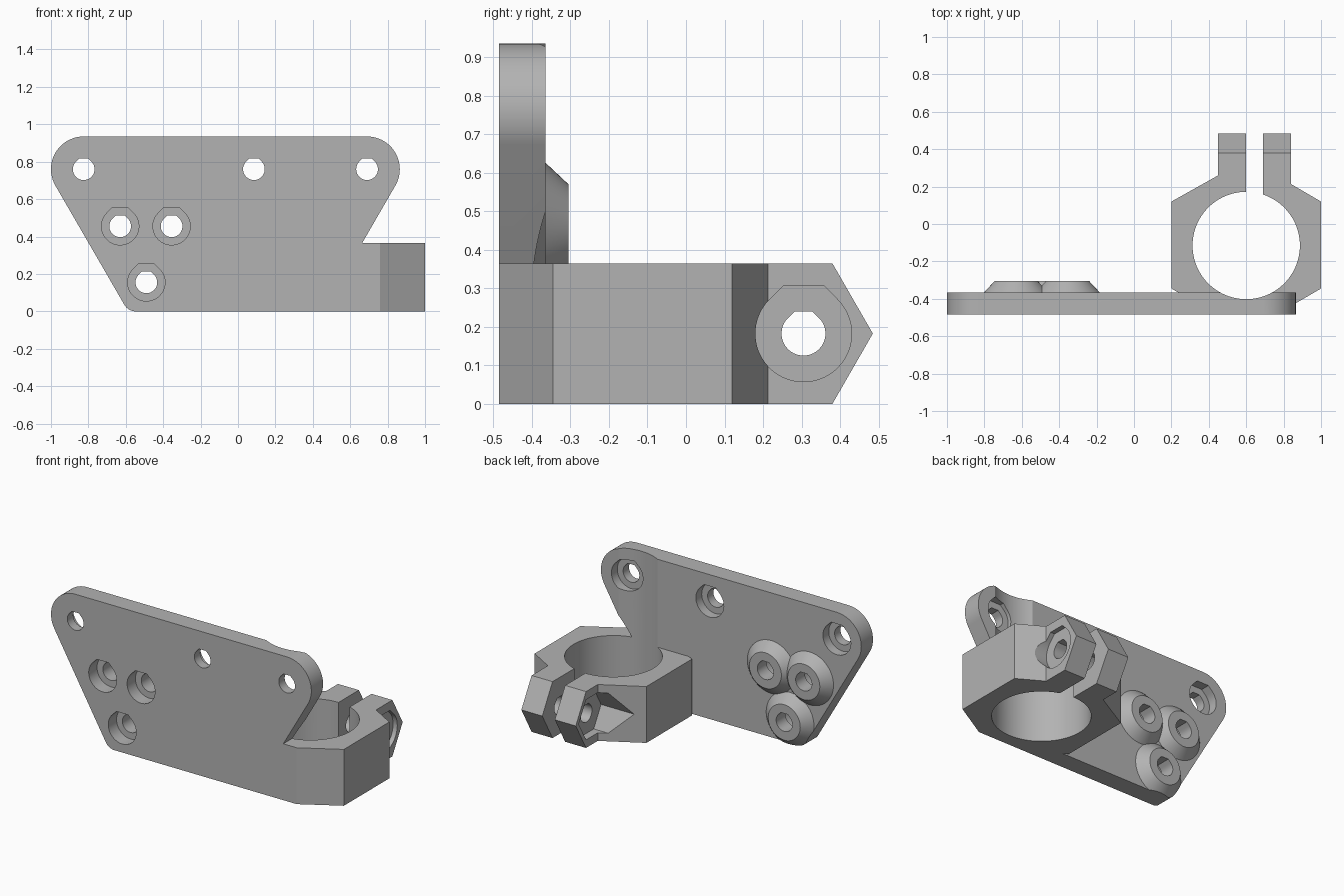
import bpy, bmesh
from math import sin, cos, pi, radians

if "Cube" in bpy.data.objects:
    bpy.data.objects.remove(bpy.data.objects["Cube"], do_unlink=True)

grey = bpy.data.materials.new("plain grey")
grey.use_nodes = True
grey.diffuse_color = (0.45, 0.45, 0.45, 1)
grey.node_tree.nodes["Principled BSDF"].inputs["Base Color"].default_value = (0.45, 0.45, 0.45, 1)

PLACE = {
    "x": lambda u, v, w: (w, u, v),
    "y": lambda u, v, w: (u, w, v),
    "z": lambda u, v, w: (u, v, w),
}


def loft(name, axis, ring_a, a, ring_b, b):
    """Solid between two matching outlines at a and b along an axis."""
    bm = bmesh.new()
    lo = [bm.verts.new(PLACE[axis](u, v, a)) for u, v in ring_a]
    hi = [bm.verts.new(PLACE[axis](u, v, b)) for u, v in ring_b]
    n = len(lo)
    bm.faces.new(lo)
    bm.faces.new(hi[::-1])
    for i in range(n):
        j = (i + 1) % n
        bm.faces.new((lo[i], lo[j], hi[j], hi[i]))
    bmesh.ops.recalc_face_normals(bm, faces=bm.faces)
    mesh = bpy.data.meshes.new(name)
    bm.to_mesh(mesh)
    bm.free()
    mesh.materials.append(grey)
    obj = bpy.data.objects.new(name, mesh)
    bpy.context.collection.objects.link(obj)
    return obj


def prism(name, axis, ring, a, b):
    return loft(name, axis, ring, a, ring, b)


def arc(c, r, start, end, n):
    return [(c[0] + r * cos(radians(start + (end - start) * i / n)),
             c[1] + r * sin(radians(start + (end - start) * i / n))) for i in range(n + 1)]


def circle(c, r, n=64):
    return arc(c, r, 0, 360, n)[:-1]


def teardrop(c, r):
    """Round hole with a flat top bridged by 45 degree sides."""
    k = r * (2 ** 0.5 - 1)
    return arc(c, r, 135, 405, 40) + [(c[0] + k, c[1] + r), (c[0] - k, c[1] + r)]


def combine(target, tool, operation):
    mod = target.modifiers.new(operation, "BOOLEAN")
    mod.operation = operation
    mod.solver = "EXACT"
    mod.object = tool
    bpy.ops.object.select_all(action="DESELECT")
    bpy.context.view_layer.objects.active = target
    target.select_set(True)
    bpy.ops.object.modifier_apply(modifier=mod.name)
    bpy.data.objects.remove(tool, do_unlink=True)


FRONT, BACK, BOSS_TOP = -0.485, -0.365, -0.305
HEIGHT, MID = 0.365, 0.1825

# Mounting plate with rounded upper ears and narrowing sides
outline = (arc((0.69, 0.76), 0.175, -30, 90, 24) + arc((-0.825, 0.76), 0.175, 90, 210, 24)
           + arc((-0.547, 0.07), 0.07, 210, 270, 8) + [(0.453, 0)])
bracket = prism("mounting_bracket", "y", outline, FRONT, BACK)

# Conical bosses, trimmed to the plate outline
boss_spots = [(-0.63, 0.455), (-0.355, 0.455), (-0.49, 0.155)]
for c in boss_spots:
    boss = loft("boss", "y", circle(c, 0.19), BACK - 0.02, circle(c, 0.115), BOSS_TOP)
    combine(boss, prism("trim", "y", outline, FRONT, 0), "INTERSECT")
    combine(bracket, boss, "UNION")

# Clamp body and its pointed tabs
body = [(0.2, 0.12), (0.2, -0.345), (0.44, FRONT), (0.76, FRONT),
        (1, -0.345), (1, 0.12), (0.76, 0.26), (0.45, 0.26)]
clamp = prism("clamp", "z", body, 0, HEIGHT)
tab = [(0, 0), (0.38, 0), (0.485, MID), (0.38, HEIGHT), (0, HEIGHT)]
combine(clamp, prism("tabs", "x", tab, 0.45, 0.84), "UNION")
combine(bracket, clamp, "UNION")

# Clamp bore and slit
combine(bracket, prism("bore", "z", circle((0.6, -0.115), 0.287, 96), -0.1, 1.1), "DIFFERENCE")
slit = [(0.6, -0.1), (0.69, -0.1), (0.69, 0.6), (0.6, 0.6)]
combine(bracket, prism("slit", "z", slit, -0.1, 0.5), "DIFFERENCE")

# Clamp screw hole, head recess and hexagonal nut pocket
screw = (0.305, MID)
combine(bracket, prism("screw_hole", "x", teardrop(screw, 0.057), 0.3, 1.1), "DIFFERENCE")
combine(bracket, prism("head_recess", "x", teardrop(screw, 0.125), 0.81, 1.1), "DIFFERENCE")
combine(bracket, prism("nut_pocket", "x", circle(screw, 0.15, 6), 0.1, 0.5), "DIFFERENCE")

# Boss holes with recesses opening on the front
for c in boss_spots:
    combine(bracket, prism("hole", "y", teardrop(c, 0.058), -0.6, -0.2), "DIFFERENCE")
    combine(bracket, prism("recess", "y", teardrop(c, 0.1), -0.6, -0.4), "DIFFERENCE")

# Upper holes with recesses opening on the back
for x in (-0.825, 0.085, 0.69):
    c = (x, 0.76)
    combine(bracket, prism("hole", "y", teardrop(c, 0.058), -0.6, -0.2), "DIFFERENCE")
    combine(bracket, prism("recess", "y", teardrop(c, 0.1), -0.425, -0.2), "DIFFERENCE")

bpy.context.view_layer.objects.active = bracket
bracket.select_set(True)
bpy.ops.object.shade_smooth_by_angle(angle=radians(25))
